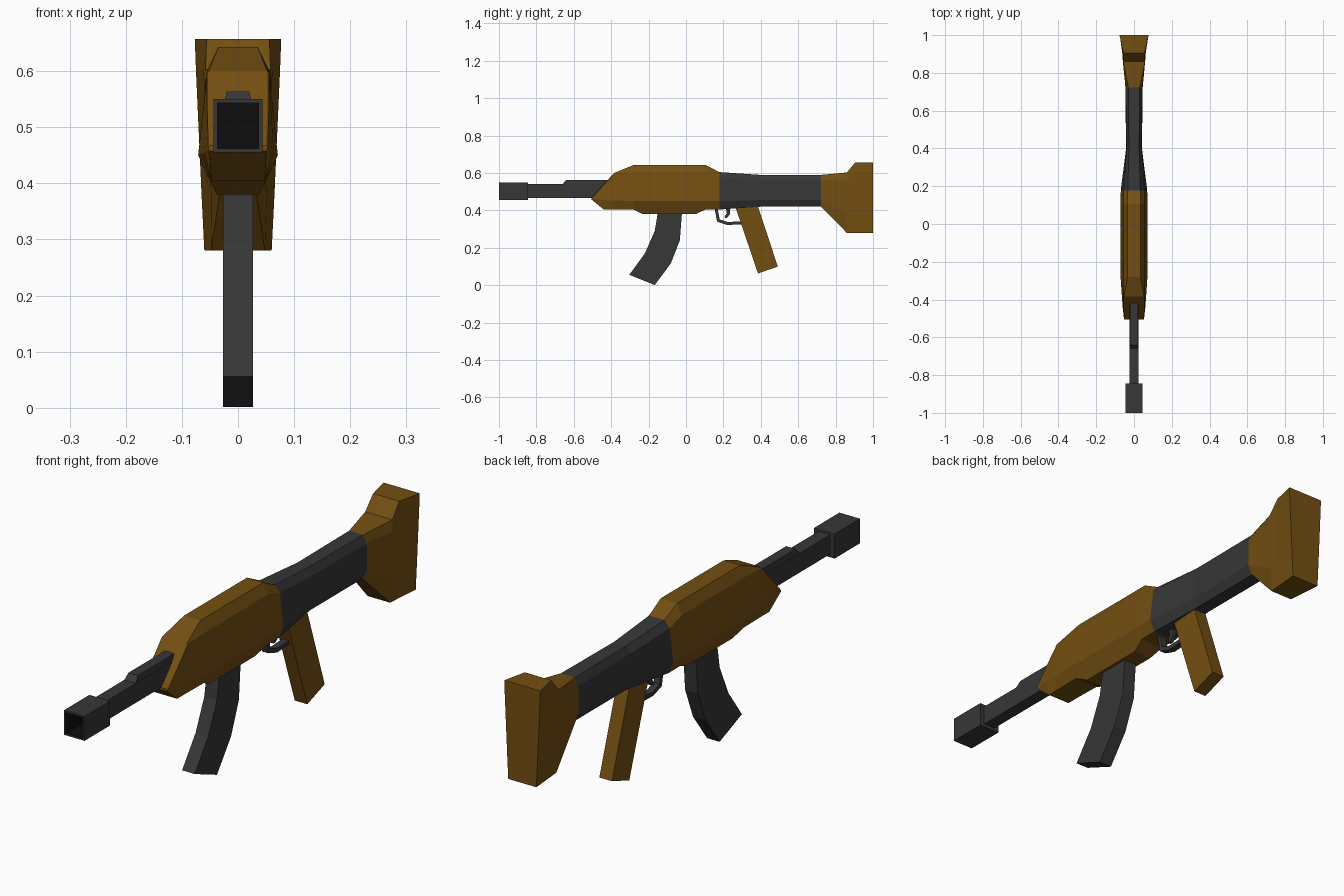
import bpy, bmesh


def material(name, rgb):
    m = bpy.data.materials.new(name)
    m.diffuse_color = (*rgb, 1)
    return m


WOOD = material("brown wood", (0.175, 0.078, 0.006))
STEEL = material("dark grey steel", (0.038, 0.038, 0.038))
BLACK = material("black bore", (0.004, 0.004, 0.004))


def finish(name, bm, *mats):
    bmesh.ops.recalc_face_normals(bm, faces=bm.faces)
    me = bpy.data.meshes.new(name)
    bm.to_mesh(me)
    bm.free()
    for m in mats:
        me.materials.append(m)
    ob = bpy.data.objects.new(name, me)
    bpy.context.collection.objects.link(ob)
    return ob


def loft(name, sections, mat):
    """Each section: y, then (half width, z) pairs from bottom to top, mirrored in x."""
    bm = bmesh.new()
    rings = []
    for y, *pts in sections:
        ring = [(w, y, z) for w, z in pts] + [(-w, y, z) for w, z in reversed(pts)]
        rings.append([bm.verts.new(p) for p in ring])
    n = len(rings[0])
    for a, b in zip(rings, rings[1:]):
        for i in range(n):
            j = (i + 1) % n
            bm.faces.new((a[i], a[j], b[j], b[i]))
    bm.faces.new(rings[0])
    bm.faces.new(rings[-1])
    return finish(name, bm, mat)


def plate(name, outline, half, mat):
    """Side outline (y, z) extruded to both sides of x = 0."""
    bm = bmesh.new()
    f = bm.faces.new([bm.verts.new((-half, y, z)) for y, z in outline])
    ext = bmesh.ops.extrude_face_region(bm, geom=[f])["geom"]
    for v in ext:
        if isinstance(v, bmesh.types.BMVert):
            v.co.x = half
    # the starting face stays as the far cap
    return finish(name, bm, mat)


# Wooden body
loft("body", [
    (-0.505, (0.050, 0.458), (0.053, 0.461), (0.053, 0.464), (0.050, 0.467)),
    (-0.440, (0.048, 0.405), (0.060, 0.455), (0.055, 0.536), (0.052, 0.539)),
    (-0.385, (0.048, 0.405), (0.064, 0.453), (0.055, 0.597), (0.052, 0.600)),
    (-0.280, (0.050, 0.405), (0.071, 0.450), (0.055, 0.602), (0.035, 0.643)),
    (-0.230, (0.038, 0.380), (0.071, 0.450), (0.055, 0.602), (0.035, 0.643)),
    (0.050, (0.038, 0.380), (0.071, 0.450), (0.055, 0.602), (0.035, 0.643)),
    (0.105, (0.050, 0.405), (0.071, 0.450), (0.055, 0.602), (0.035, 0.643)),
    (0.178, (0.050, 0.405), (0.070, 0.450), (0.055, 0.580), (0.033, 0.605)),
], WOOD)

# Steel rear section
loft("receiver", [
    (0.178, (0.050, 0.405), (0.070, 0.450), (0.055, 0.580), (0.033, 0.605)),
    (0.400, (0.027, 0.420), (0.042, 0.455), (0.040, 0.560), (0.027, 0.590)),
    (0.722, (0.027, 0.420), (0.046, 0.455), (0.045, 0.560), (0.030, 0.590)),
], STEEL)

# Flared butt stock
loft("stock", [
    (0.722, (0.027, 0.420), (0.046, 0.455), (0.045, 0.560), (0.030, 0.590)),
    (0.860, (0.048, 0.280), (0.051, 0.380), (0.059, 0.560), (0.058, 0.603)),
    (0.905, (0.052, 0.280), (0.055, 0.380), (0.062, 0.603), (0.056, 0.657)),
    (1.000, (0.060, 0.280), (0.065, 0.380), (0.075, 0.603), (0.077, 0.657)),
], WOOD)

# Barrel and tapered gas tube on top
loft("barrel", [(y, (0.025, 0.467), (0.025, 0.542)) for y in (-0.85, -0.40)], STEEL)
loft("gas_tube", [
    (-0.660, (0.025, 0.535), (0.025, 0.541)),
    (-0.640, (0.025, 0.535), (0.020, 0.564)),
    (-0.390, (0.025, 0.535), (0.020, 0.564)),
], STEEL)

# Square muzzle with a sunken black bore
muzzle = loft("muzzle", [(y, (0.044, 0.455), (0.044, 0.550)) for y in (-1.0, -0.845)], STEEL)
muzzle.data.materials.append(BLACK)
bm = bmesh.new()
bm.from_mesh(muzzle.data)
front = min(bm.faces, key=lambda f: f.calc_center_median().y)
bmesh.ops.inset_region(bm, faces=[front], thickness=0.01)
bore = bmesh.ops.extrude_discrete_faces(bm, faces=[front])["faces"][0]
for v in bore.verts:
    v.co.y += 0.1
for f in bm.faces:
    if all(abs(v.co.x) < 0.04 for v in f.verts):
        f.material_index = 1
bm.to_mesh(muzzle.data)
bm.free()

# Curved magazine and pistol grip
plate("magazine", [(-0.150, 0.395), (-0.167, 0.290), (-0.220, 0.170), (-0.303, 0.056),
                   (-0.167, 0.001), (-0.081, 0.117), (-0.033, 0.240), (-0.021, 0.395)],
      0.027, STEEL)
plate("grip", [(0.262, 0.425), (0.383, 0.425), (0.491, 0.100), (0.385, 0.063)], 0.027, WOOD)

# Trigger guard strap and trigger
plate("trigger_guard", [(0.152, 0.415), (0.166, 0.340), (0.220, 0.322), (0.298, 0.326),
                        (0.292, 0.342), (0.224, 0.338), (0.180, 0.352), (0.168, 0.415)],
      0.013, STEEL)
plate("trigger", [(0.212, 0.420), (0.218, 0.385), (0.204, 0.362), (0.218, 0.360),
                  (0.236, 0.380), (0.236, 0.420)], 0.008, STEEL)
